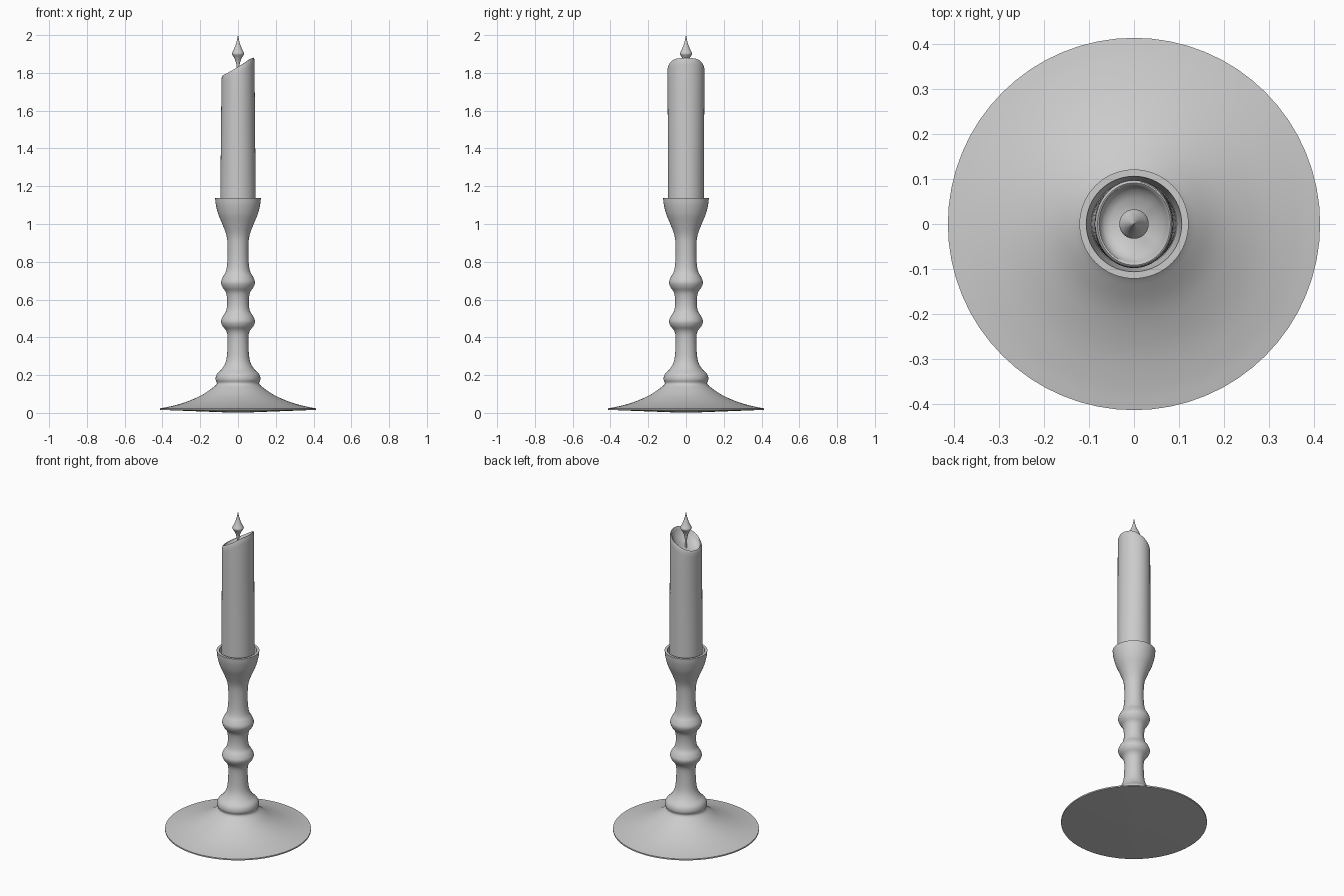
import bpy, bmesh, math
from mathutils import Vector

if "Cube" in bpy.data.objects:
    bpy.data.objects.remove(bpy.data.objects["Cube"])

SEG = 64


def loft(name, rings):
    """Skin a list of closed rings, capping both ends."""
    bm = bmesh.new()
    loops = [[bm.verts.new(p) for p in ring] for ring in rings]
    for a, b in zip(loops, loops[1:]):
        for i in range(SEG):
            j = (i + 1) % SEG
            bm.faces.new((a[i], a[j], b[j], b[i]))
    for loop, z in ((loops[0], rings[0]), (loops[-1], rings[-1])):
        mid = bm.verts.new(sum((Vector(p) for p in z), Vector()) / SEG)
        for i in range(SEG):
            bm.faces.new((loop[i], loop[(i + 1) % SEG], mid))
    bmesh.ops.recalc_face_normals(bm, faces=bm.faces)
    mesh = bpy.data.meshes.new(name)
    bm.to_mesh(mesh)
    bm.free()
    ob = bpy.data.objects.new(name, mesh)
    bpy.context.collection.objects.link(ob)
    bpy.ops.object.select_all(action='DESELECT')
    ob.select_set(True)
    bpy.context.view_layer.objects.active = ob
    bpy.ops.object.shade_smooth_by_angle(angle=math.radians(40))
    return ob


def ring(fn):
    return [fn(math.tau * i / SEG) for i in range(SEG)]


def circle(r, z):
    return ring(lambda t: (r * math.cos(t), r * math.sin(t), z))


def smooth(pts, steps=4):
    """Catmull-Rom curve through profile points."""
    v = [Vector(p) for p in pts]
    v = [2 * v[0] - v[1]] + v + [2 * v[-1] - v[-2]]
    out = []
    for a, b, c, d in zip(v, v[1:], v[2:], v[3:]):
        for k in range(steps):
            t = k / steps
            out.append(0.5 * (2 * b + (c - a) * t + (2 * a - 5 * b + 4 * c - d) * t * t
                              + (3 * b - a - 3 * c + d) * t ** 3))
    return out + [v[-2]]


def lathe(name, profile):
    return loft(name, [circle(r, z) for r, z in profile])


# Turned candlestick: dished foot, beaded stem and flared cup
outer = smooth([
    (0.413, 0.024), (0.36, 0.034), (0.28, 0.056), (0.20, 0.09), (0.145, 0.125),
    (0.113, 0.153), (0.119, 0.178), (0.112, 0.205), (0.085, 0.233), (0.065, 0.27),
    (0.057, 0.32), (0.055, 0.40), (0.063, 0.435), (0.082, 0.46), (0.09, 0.485),
    (0.08, 0.512), (0.063, 0.54), (0.057, 0.585), (0.063, 0.635), (0.082, 0.665),
    (0.09, 0.692), (0.08, 0.72), (0.064, 0.75), (0.056, 0.80), (0.055, 0.88),
    (0.061, 0.94), (0.083, 1.0), (0.104, 1.05), (0.117, 1.10), (0.121, 1.137)])
inner = [(0.106, 1.137), (0.101, 1.10), (0.095, 1.06), (0.06, 1.04), (0.02, 1.04)]
lathe("candlestick", [(0.05, 0.002), (0.413, 0.016)] + outer + inner)


# Candle: slightly oval, with a slanted hollow top
def rim_z(c):
    return 1.832 + 0.053 * c - 0.008 * max(0, c - 0.75) * 4 + 0.006 * c * c


def wax(sx, sy, f, drop=0.0):
    # f blends between the flat cup level (0) and the slanted rim (1)
    return ring(lambda t: (sx * math.cos(t), sy * math.sin(t),
                           1.10 + (rim_z(math.cos(t)) - 1.10) * f - drop))


def crater(s, d):
    # rings inside the melted hollow, following the slant
    return ring(lambda t: (0.085 * s * math.cos(t), 0.096 * s * math.sin(t),
                           1.83 + (rim_z(math.cos(t)) - 1.83) * s - d))


rings = [circle(0.094, 1.041)]
rings += [wax(0.094 - 0.007 * f, 0.094 + 0.004 * f, f) for f in (0, 0.25, 0.5, 0.75, 0.95)]
rings += [wax(0.086, 0.097, 1, 0.010), crater(0.98, 0.002), crater(0.95, 0.0),
          crater(0.91, 0.003), crater(0.87, 0.014), crater(0.78, 0.028),
          crater(0.6, 0.04), crater(0.35, 0.047), crater(0.1, 0.05)]
loft("candle", rings)

# Wick flaring into a pointed flame
lathe("flame", smooth([
    (0.006, 1.77), (0.006, 1.82), (0.009, 1.845), (0.014, 1.865), (0.023, 1.884),
    (0.032, 1.898), (0.031, 1.908), (0.022, 1.925), (0.012, 1.95), (0.005, 1.977),
    (0.0006, 2.0)]))
